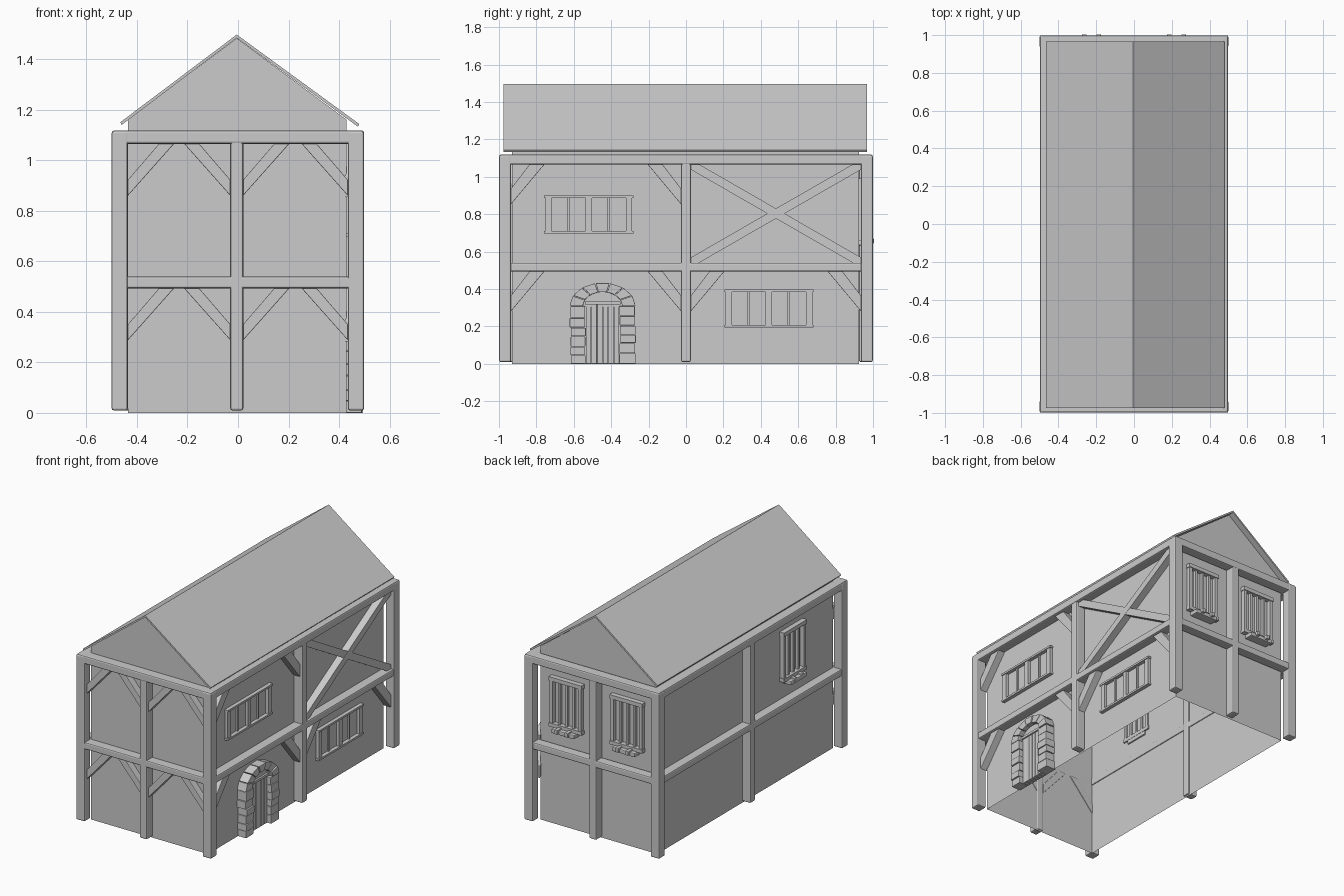
import bpy, bmesh, math, random
from mathutils import Vector

if "Cube" in bpy.data.objects:
    bpy.data.objects.remove(bpy.data.objects["Cube"])

random.seed(4)

# Each side maps (u along wall, d outward coordinate, z) to world space
SIDES = {
    "front": lambda u, d, z: Vector((u, -d, z)),
    "back": lambda u, d, z: Vector((u, d, z)),
    "right": lambda u, d, z: Vector((d, u, z)),
    "left": lambda u, d, z: Vector((-d, u, z)),
}


def finish(name, bm, bevel=0.0, segments=2):
    bmesh.ops.recalc_face_normals(bm, faces=bm.faces)
    mesh = bpy.data.meshes.new(name)
    bm.to_mesh(mesh)
    bm.free()
    ob = bpy.data.objects.new(name, mesh)
    bpy.context.collection.objects.link(ob)
    if bevel:
        m = ob.modifiers.new("bevel", "BEVEL")
        m.width, m.segments = bevel, segments
    return ob


def prism(name, side, profile, d0, d1, bevel=0.0):
    """Extrude a (u, z) outline between two depths on one side of the house."""
    bm = bmesh.new()
    f = SIDES[side]
    a = [bm.verts.new(f(u, d0, z)) for u, z in profile]
    b = [bm.verts.new(f(u, d1, z)) for u, z in profile]
    bm.faces.new(a)
    bm.faces.new(b)
    n = len(a)
    for i in range(n):
        j = (i + 1) % n
        bm.faces.new((a[i], a[j], b[j], b[i]))
    return finish(name, bm, bevel)


def box(name, side, u0, u1, z0, z1, d0, d1, bevel=0.0):
    return prism(name, side, [(u0, z0), (u1, z0), (u1, z1), (u0, z1)], d0, d1, bevel)


# Wall shell: pentagon section, open underneath and under the roof
XL, XR, YF, YB = -0.435, 0.43, -0.93, 0.925
section = [(XL, 0), (XL, 1.16), (-0.005, 1.483), (XR, 1.16), (XR, 0)]
bm = bmesh.new()
fr = [bm.verts.new((x, YF, z)) for x, z in section]
bk = [bm.verts.new((x, YB, z)) for x, z in section]
bm.faces.new(fr)
bm.faces.new(bk[::-1])
for i in (0, 3):
    bm.faces.new((fr[i + 1], fr[i], bk[i], bk[i + 1]))
mesh = bpy.data.meshes.new("walls")
bm.to_mesh(mesh)
bm.free()
bpy.context.collection.objects.link(bpy.data.objects.new("walls", mesh))

# Roof: two thin sloping slabs
for name, ex, ez in (("roof_left", -0.466, 1.15), ("roof_right", 0.48, 1.143)):
    prism(name, "back", [(-0.005, 1.484), (-0.005, 1.497), (ex, ez), (ex - math.copysign(0.006, ex), ez - 0.01)],
          -0.975, 0.967)

# Timber frame posts
for x in (-0.468, 0.467):
    for y in (-0.967, 0.967):
        box("corner_post", "back", x - 0.032, x + 0.032, 0.01, 1.115, y - 0.032, y + 0.032, 0.008)
for side, c in (("front", -0.005), ("back", -0.005), ("right", 0), ("left", 0)):
    out = 0.995 if side in ("front", "back") else 0.495
    box("middle_post", side, c - 0.026, c + 0.026, 0.01, 1.1, out - 0.07, out, 0.008)

# Horizontal beams on every side at both levels
for side in SIDES:
    end = side in ("front", "back")
    half, out = (0.46, 0.995) if end else (0.96, 0.495)
    for z0, z1, extra in ((0.493, 0.54, 0), (1.065, 1.118, 0.003)):
        h = half + (0.036 if extra else 0)
        box("beam", side, -h, h, z0, z1, out - 0.066, out + extra, 0.008)


# Angled corner braces
def brace(side, u, direction, top, d0, d1, run0, run1, drop0, drop1):
    s = direction
    prism("corner_brace", side, [(u, top - drop0), (u + s * run0, top), (u + s * run1, top), (u, top - drop1)],
          d0, d1, 0.003)


for top in (1.067, 0.495):
    for u, s in ((-0.436, 1), (-0.03, -1), (0.02, 1), (0.435, -1)):
        brace("front", u, s, top, 0.925, 0.975, 0.125, 0.185, 0.145, 0.208)
    for u, s in ((-0.936, 1), (-0.026, -1), (0.026, 1), (0.936, -1)):
        if top > 1 and u > 0:
            continue
        brace("right", u, s, top, 0.425, 0.478, 0.1, 0.18, 0.13, 0.215)

# Crossed timbers of the upper rear bay: one through timber and two half timbers
u0, u1, z0, z1 = 0.025, 0.937, 0.54, 1.067
w, v = 0.045, 0.028


def diagonal(name, flip, d1):
    pts = [(u0, z0), (u0 + w, z0), (u1, z1 - v), (u1, z1), (u1 - w, z1), (u0, z0 + v)]
    if flip:
        pts = [(u0 + u1 - a, b) for a, b in pts]
    prism(name, "right", pts, 0.425, d1)


diagonal("cross_timber_a", False, 0.478)
diagonal("cross_timber_b", True, 0.477)

# Wide windows on the right side: frame, two panes, thin glazing bars
for c, zb in ((-0.52, 0.697), (0.443, 0.194)):
    zt = zb + 0.203
    box("window_head", "right", c - 0.238, c + 0.238, zt - 0.013, zt, 0.42, 0.455)
    box("window_sill", "right", c - 0.238, c + 0.238, zb, zb + 0.013, 0.42, 0.455)
    for k in (-0.215, 0, 0.215):
        box("window_post", "right", c + k - 0.017, c + k + 0.017, zb + 0.013, zt - 0.013, 0.42, 0.45)
    for k in (-0.107, 0.107):
        box("glazing_bar", "right", c + k - 0.006, c + k + 0.006, zb + 0.013, zt - 0.013, 0.42, 0.44)

# Tall barred windows with sills on the back and left sides
for side, c, wall in (("back", -0.225, 0.925), ("back", 0.225, 0.925), ("left", -0.49, 0.435)):
    zb, zt, h = 0.665, 0.985, 0.105
    for s in (-1, 1):
        box("window_jamb", side, c + s * h - 0.011, c + s * h + 0.011, zb, zt, wall - 0.01, wall + 0.028)
    box("window_head", side, c - h - 0.016, c + h + 0.016, zt - 0.02, zt + 0.006, wall - 0.01, wall + 0.033)
    box("window_foot", side, c - h - 0.016, c + h + 0.016, zb - 0.006, zb + 0.018, wall - 0.01, wall + 0.033)
    for k in (-0.052, 0, 0.052):
        box("window_bar", side, c + k - 0.008, c + k + 0.008, zb, zt, wall - 0.01, wall + 0.02)
    box("window_ledge", side, c - 0.085, c + 0.085, zb - 0.032, zb - 0.004, wall - 0.01, wall + 0.06, 0.006)
    reach = 0.079 if side == "back" else 0.062
    for k in (-0.038, 0.038):
        box("ledge_block", side, c + k - 0.012, c + k + 0.012, zb - 0.022, zb + 0.006, wall, wall + reach, 0.004)

# Stone doorway: stacked jamb blocks
DC = -0.446
for s in (-1, 1):
    z = 0.0
    for i in range(6):
        top = 0.31 if i == 5 else z + 0.0517 + random.uniform(-0.008, 0.008) * (i < 4)
        top = min(top, 0.31)
        outer = 0.176 + random.uniform(-0.008, 0.002)
        inner = 0.088 + random.uniform(0, 0.008)
        box("jamb_stone", "right", DC + s * inner, DC + s * outer, z, top - 0.002,
            0.42, 0.495 + random.uniform(-0.006, 0.004), 0.003)
        z = top

# Arch stones on an elliptical curve
N = 7
for i in range(N):
    a0, a1 = math.pi * i / N + 0.012, math.pi * (i + 1) / N - 0.012
    pts = [(DC + 0.176 * math.cos(a), 0.31 + 0.124 * math.sin(a)) for a in (a0, a1)]
    pts += [(DC + 0.105 * math.cos(a), 0.31 + 0.075 * math.sin(a)) for a in (a1, a0)]
    prism("arch_stone", "right", pts, 0.42, 0.495 + random.uniform(-0.005, 0.004), 0.003)

# Infill above the door, lintel and door planks
arc = [(DC + 0.108 * math.cos(math.pi * i / 8), 0.305 + 0.08 * math.sin(math.pi * i / 8)) for i in range(9)]
prism("door_infill", "right", arc, 0.42, 0.462)
box("door_lintel", "right", DC - 0.095, DC + 0.095, 0.318, 0.334, 0.42, 0.475)
for i in range(6):
    u = DC - 0.09 + i * 0.03
    box("door_plank", "right", u + 0.001, u + 0.029, 0.0, 0.325, 0.42, 0.465, 0.002)
